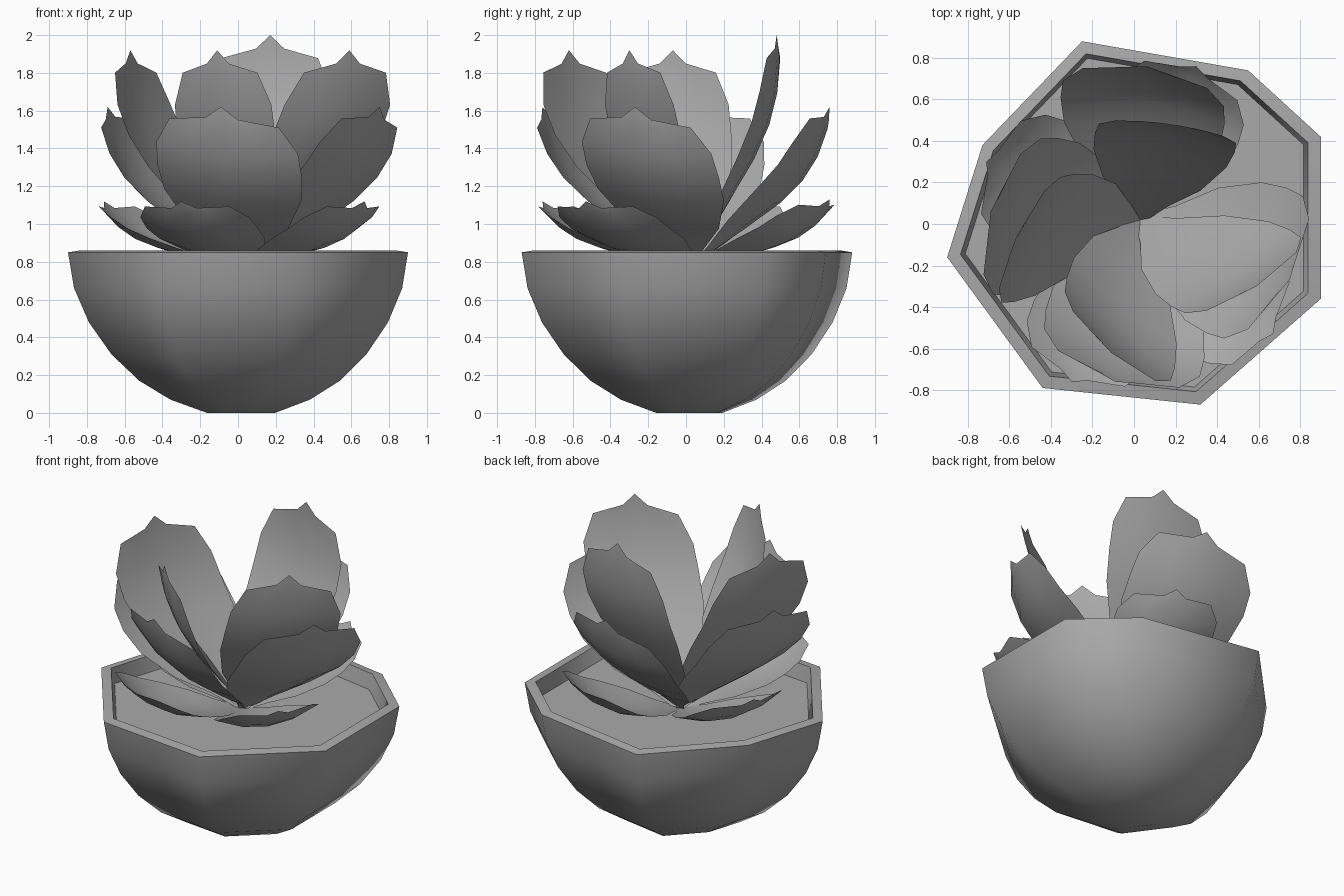
import bpy, bmesh, math
from mathutils import Vector

cube = bpy.data.objects.get("Cube")
if cube:
    bpy.data.objects.remove(cube, do_unlink=True)

# One matte grey for everything
grey = bpy.data.materials.new("clay_grey")
grey.use_nodes = True
COLOUR = (0.4, 0.4, 0.4, 1)
grey.diffuse_color = COLOUR
grey.node_tree.nodes["Principled BSDF"].inputs["Base Color"].default_value = COLOUR


def finish(bm, name, angle):
    mesh = bpy.data.meshes.new(name)
    bm.to_mesh(mesh)
    bm.free()
    obj = bpy.data.objects.new(name, mesh)
    bpy.context.collection.objects.link(obj)
    mesh.materials.append(grey)
    bpy.ops.object.select_all(action='DESELECT')
    obj.select_set(True)
    bpy.context.view_layer.objects.active = obj
    bpy.ops.object.shade_smooth_by_angle(angle=math.radians(angle))


def skin(bm, rows, closed):
    """Bridge neighbouring rows of vertices with quads."""
    for a, b in zip(rows, rows[1:]):
        n = len(a)
        for i in range(n if closed else n - 1):
            j = (i + 1) % n
            bm.faces.new((a[i], a[j], b[j], b[i]))


# Eight-cornered bowl: outline scaled up through a profile, over the rim, down to the soil
OUTLINE = [(0.90, -0.36), (0.90, 0.42), (0.55, 0.74), (-0.25, 0.88),
           (-0.73, 0.38), (-0.90, -0.16), (-0.44, -0.79), (0.32, -0.87)]
PROFILE = [(0.20, 0.0), (0.41, 0.07), (0.59, 0.17), (0.75, 0.31), (0.88, 0.48),
           (0.965, 0.66), (1.0, 0.85), (0.93, 0.86), (0.905, 0.76)]


def build_bowl():
    bm = bmesh.new()
    rows = []
    for s, z in PROFILE:
        shift = 0.02 * (1 - s)
        rows.append([bm.verts.new((x * s + shift, y * s + shift, z)) for x, y in OUTLINE])
    skin(bm, rows, True)
    bm.faces.new(rows[0][::-1])
    bm.faces.new(rows[-1])
    bmesh.ops.recalc_face_normals(bm, faces=bm.faces)
    finish(bm, "bowl_with_soil", 58)


# Leaf outline: distance along the midrib, share of the half width
LEAF = [(0, 0.08), (0.14, 0.32), (0.3, 0.7), (0.5, 0.95), (0.65, 1), (0.78, 0.98),
        (0.91, 0.76), (0.95, 0.22), (1, 0)]


def build_leaf(name, tip, side_angle, half_width, bow, cup, tilt):
    """Leaf that bows outward and cups inward; side_angle turns its width seen from above."""
    base, tip = Vector((0.03, 0.02, 0.76)), Vector(tip)
    a = math.radians(side_angle)
    side = Vector((math.cos(a), math.sin(a), tilt)) * half_width
    along = tip - base
    normal = side.cross(along).normalized()
    if normal.z < 0:
        normal.negate()
    # The midrib bows within its own upright plane
    lift = along.cross(Vector((0, 0, 1)).cross(along)).normalized()
    bm = bmesh.new()
    rows = []
    for t, w in LEAF:
        drop = lift * (bow * math.sin(math.pi * t ** 1.5))
        rows.append([bm.verts.new(base + along * t + side * (w * u) - drop
                                  + normal * (cup * (w * u) ** 2))
                     for u in (-1, -0.5, 0, 0.5, 1)])
    skin(bm, rows, False)
    bmesh.ops.remove_doubles(bm, verts=bm.verts, dist=0.0005)
    bmesh.ops.recalc_face_normals(bm, faces=bm.faces)
    finish(bm, name, 60)


# Three tiers of four leaves: half width, bow, cup, tilt, then tip and side angle per leaf
TIERS = {
    "outer": ((0.32, 0.10, 0.08, 0.0), {
        "front": ((-0.30, -0.76, 1.12), -23), "right": ((-0.71, 0.30, 1.12), -113),
        "back": ((0.30, 0.76, 1.13), 157), "left": ((0.67, -0.53, 1.12), 55)}),
    "middle": ((0.40, 0.13, 0.07, -0.08), {
        "front": ((-0.09, -0.76, 1.62), -17), "right": ((-0.69, 0.06, 1.62), -107),
        "back": ((0.06, 0.76, 1.62), 171), "left": ((0.75, -0.27, 1.62), 61)}),
    "inner": ((0.34, 0.12, 0.035, 0.0), {
        "front": ((-0.11, -0.62, 1.92), -40), "right": ((-0.57, -0.07, 1.92), -115),
        "back": ((0.17, 0.48, 2.0), 172), "left": ((0.59, -0.30, 1.92), 33)}),
}

build_bowl()
for tier, (shape, leaves) in TIERS.items():
    for place, (tip, angle) in leaves.items():
        build_leaf(f"{tier}_leaf_{place}", tip, angle, *shape)
